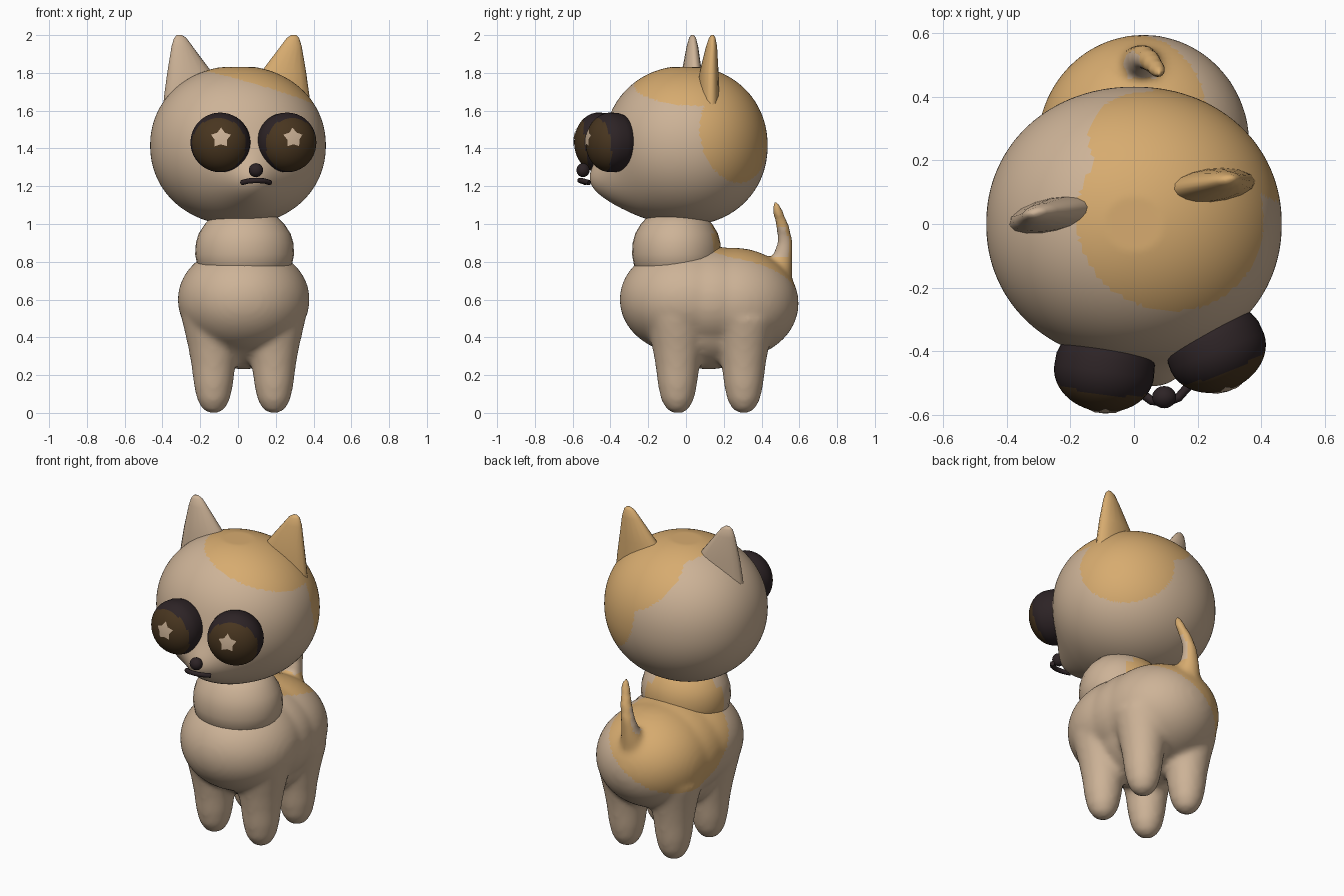
import bpy, bmesh, math
from mathutils import Vector, Matrix

cube = bpy.data.objects.get("Cube")
if cube:
    bpy.data.objects.remove(cube)


def material(name, rgb):
    m = bpy.data.materials.new(name)
    m.use_nodes = True
    m.diffuse_color = (*rgb, 1)
    m.node_tree.nodes["Principled BSDF"].inputs["Base Color"].default_value = (*rgb, 1)
    return m


TAN = material("tan fur", (0.61, 0.45, 0.31))
ORANGE = material("orange fur", (0.68, 0.41, 0.16))
BLACK = material("soft black", (0.026, 0.017, 0.019))
BROWN = material("dark brown", (0.065, 0.036, 0.014))


def finish(name, bm, mats, rule=None, angle=60):
    """Turn a bmesh into a smooth object; rule picks the material per face."""
    bmesh.ops.recalc_face_normals(bm, faces=bm.faces)
    bm.normal_update()
    if rule:
        for f in bm.faces:
            f.material_index = int(rule(f))
    me = bpy.data.meshes.new(name)
    bm.to_mesh(me)
    bm.free()
    for m in mats:
        me.materials.append(m)
    ob = bpy.data.objects.new(name, me)
    bpy.context.collection.objects.link(ob)
    bpy.ops.object.select_all(action='DESELECT')
    ob.select_set(True)
    bpy.context.view_layer.objects.active = ob
    bpy.ops.object.shade_smooth_by_angle(angle=math.radians(angle))
    return ob


def loft(bm, rings, sides=20, yaw=0):
    """Skin level elliptical rings given as (x, y, z, rx, ry)."""
    turn = Matrix.Rotation(yaw, 3, 'Z')
    loops = []
    for x, y, z, rx, ry in rings:
        steps = [2 * math.pi * i / sides for i in range(sides)]
        loops.append([bm.verts.new(Vector((x, y, z)) + turn @ Vector(
            (rx * math.cos(a), ry * math.sin(a), 0))) for a in steps])
    for a, b in zip(loops, loops[1:]):
        for i in range(sides):
            j = (i + 1) % sides
            bm.faces.new((a[i], a[j], b[j], b[i]))
    bm.faces.new(loops[0][::-1])
    bm.faces.new(loops[-1])


def ellipsoid(bm, centre, radii, subdiv=4):
    mat = Matrix.Translation(centre) @ Matrix.Diagonal((*radii, 1))
    return bmesh.ops.create_icosphere(bm, subdivisions=subdiv, radius=1, matrix=mat)["verts"]


# Body, legs and tail blended into one skin
BODY_X = 0.03


def back_patch(p):
    return (p - Vector((-0.15, 0.33, 0.83))).length < 0.38


def body_rule(f):
    p = f.calc_center_median()
    if p.z > 0.98:
        return True
    if p.z > 0.82 and p.y > 0.46:
        return f.normal.y > 0.5
    return back_patch(p)


bm = bmesh.new()
ellipsoid(bm, (BODY_X, 0.0, 0.60), (0.35, 0.352, 0.29))
ellipsoid(bm, (BODY_X, 0.13, 0.59), (0.345, 0.35, 0.293))
ellipsoid(bm, (BODY_X, 0.25, 0.58), (0.335, 0.347, 0.295))
ellipsoid(bm, (BODY_X, 0.12, 0.48), (0.28, 0.31, 0.25))
LEG = [(0.0, 0.03), (0.02, 0.06), (0.07, 0.088), (0.15, 0.105), (0.25, 0.117),
       (0.35, 0.135), (0.5, 0.17)]
for side in (-1, 1):
    for y in (-0.045, 0.305):
        loft(bm, [(BODY_X + side * 0.16, y, z, r, r) for z, r in LEG])
TAIL = [(0.02, 0.46, 0.68, 0.1), (0.02, 0.505, 0.80, 0.06), (0.03, 0.525, 0.90, 0.042),
        (0.05, 0.515, 0.98, 0.037), (0.075, 0.485, 1.07, 0.03), (0.08, 0.475, 1.12, 0.016)]
loft(bm, [(x, y, z, r, r) for x, y, z, r in TAIL])
raw = finish("body_raw", bm, [TAN])
remesh = raw.modifiers.new("blend", 'REMESH')
remesh.mode = 'VOXEL'
remesh.voxel_size = 0.016
smooth = raw.modifiers.new("soften", 'SMOOTH')
smooth.factor = 0.5
smooth.iterations = 12
skin = raw.evaluated_get(bpy.context.evaluated_depsgraph_get())
bm = bmesh.new()
bm.from_mesh(skin.to_mesh())
bpy.data.objects.remove(raw)
finish("body", bm, [TAN, ORANGE], body_rule, 180)

# Neck ruff
bm = bmesh.new()
NECK = [(0.74, 0.22), (0.78, 0.25), (0.84, 0.262), (0.90, 0.258), (0.95, 0.243),
        (1.0, 0.21), (1.06, 0.15)]
loft(bm, [(0.035, -0.05, z, r, r * 0.9) for z, r in NECK], 32)
finish("neck", bm, [TAN, ORANGE], lambda f: back_patch(f.calc_center_median()))

# Head: soft ball with a muzzle bump and a flattened underside
HEAD = Vector((0, 0, 1.415))
RADII = Vector((0.465, 0.432, 0.422))
PATCHES = [((0.32, 0.05, 0.94), 0.75), ((0.68, 0.71, 0.15), 0.81), ((0.3, 0.62, 0.72), 0.82)]


def head_rule(f):
    p = f.calc_center_median() - HEAD
    d = Vector((p.x / RADII.x, p.y / RADII.y, p.z / RADII.z)).normalized()
    return any(d.dot(Vector(c).normalized()) > t for c, t in PATCHES)


bm = bmesh.new()
for v in ellipsoid(bm, (0, 0, 0), (1, 1, 1), 6):
    d = v.co.normalized()
    d /= sum(abs(c) ** 2.08 for c in d) ** (1 / 2.08)
    v.co = HEAD + Vector((d.x * RADII.x, d.y * RADII.y, d.z * RADII.z))
    if v.co.y < 0:
        gap = (v.co.x - 0.08) ** 2 + (v.co.z - 1.2) ** 2
        v.co.y -= 0.125 * math.exp(-gap / 0.025) * min(1, -v.co.y / 0.2)
    v.co.z = min(max(v.co.z, 1.0), 1.83)
finish("head", bm, [TAN, ORANGE], head_rule)

# Ears
EAR = [(1.56, -0.015, 0.17, 1.0), (1.68, -0.008, 0.152, 1.0), (1.80, 0.005, 0.122, 0.85),
       (1.94, 0.046, 0.057, 0.5), (1.985, 0.056, 0.033, 0.3), (2.0, 0.06, 0.014, 0.12)]
for name, side, x, y, lean, yaw, mat in (
        ("right_ear", -1, -0.25, 0.03, 0.005, 0.2, TAN),
        ("left_ear", 1, 0.235, 0.12, 0.02, 0.12, ORANGE)):
    bm = bmesh.new()
    loft(bm, [(x + side * dx, y + lean * dx / 0.06, z, rx, 0.058 * t)
              for z, dx, rx, t in EAR], 16, yaw)
    finish(name, bm, [mat])

# Eyes: black drum with a brown dome and a pale star plate
RIM, BASE, RISE = 0.158, 0.07, 0.127


def dome_height(r):
    return BASE + RISE * math.sqrt(1 - (r / RIM) ** 2)


EYE = [(-0.03, 0.12), (0.0, 0.145), (0.03, 0.156)]
for i in range(18):
    a = math.pi / 2 * i / 18
    EYE.append((BASE + RISE * math.sin(a), RIM * math.cos(a)))


def eye_rule(f):
    p = f.calc_center_median()
    return p.z > 0.124 + 0.13 * p.y


for name, x, y, face, shift in (("right", -0.085, -0.395, (-0.13, -0.99, 0), 0.02),
                                ("left", 0.235, -0.335, (0.37, -0.93, 0), -0.016)):
    turn = Vector(face).to_track_quat('Z', 'Y').to_matrix().to_4x4()
    place = Matrix.Translation((x, y, 1.432)) @ turn
    bm = bmesh.new()
    loft(bm, [(0, 0, z, r, r) for z, r in EYE], 40)
    finish(name + "_eye", bm, [BLACK, BROWN], eye_rule).matrix_world = place

    bm = bmesh.new()
    pts = [(shift, 0.024)]
    for i in range(10):
        r = 0.034 if i % 2 else 0.055
        a = math.pi / 2 + i * math.pi / 5
        pts.append((shift + r * math.cos(a), 0.024 + r * math.sin(a)))
    vs = [bm.verts.new((px, py, dome_height(math.hypot(px, py)) + 0.005)) for px, py in pts]
    for i in range(10):
        bm.faces.new((vs[0], vs[1 + i], vs[1 + (i + 1) % 10]))
    finish(name + "_eye_star", bm, [TAN]).matrix_world = place

# Nose
bm = bmesh.new()
ellipsoid(bm, (0.095, -0.545, 1.285), (0.038, 0.035, 0.037), 3)
finish("nose", bm, [BLACK])

# Mouth: thin downturned tube
cu = bpy.data.curves.new("mouth", 'CURVE')
cu.dimensions = '3D'
cu.bevel_depth = 0.014
cu.bevel_resolution = 2
cu.use_fill_caps = True
line = [(0.02, -0.53, 1.219), (0.055, -0.556, 1.228), (0.1, -0.562, 1.231),
        (0.14, -0.546, 1.228), (0.17, -0.512, 1.219)]
sp = cu.splines.new('POLY')
sp.points.add(len(line) - 1)
for p, co in zip(sp.points, line):
    p.co = (*co, 1)
cu.materials.append(BLACK)
bpy.context.collection.objects.link(bpy.data.objects.new("mouth", cu))
